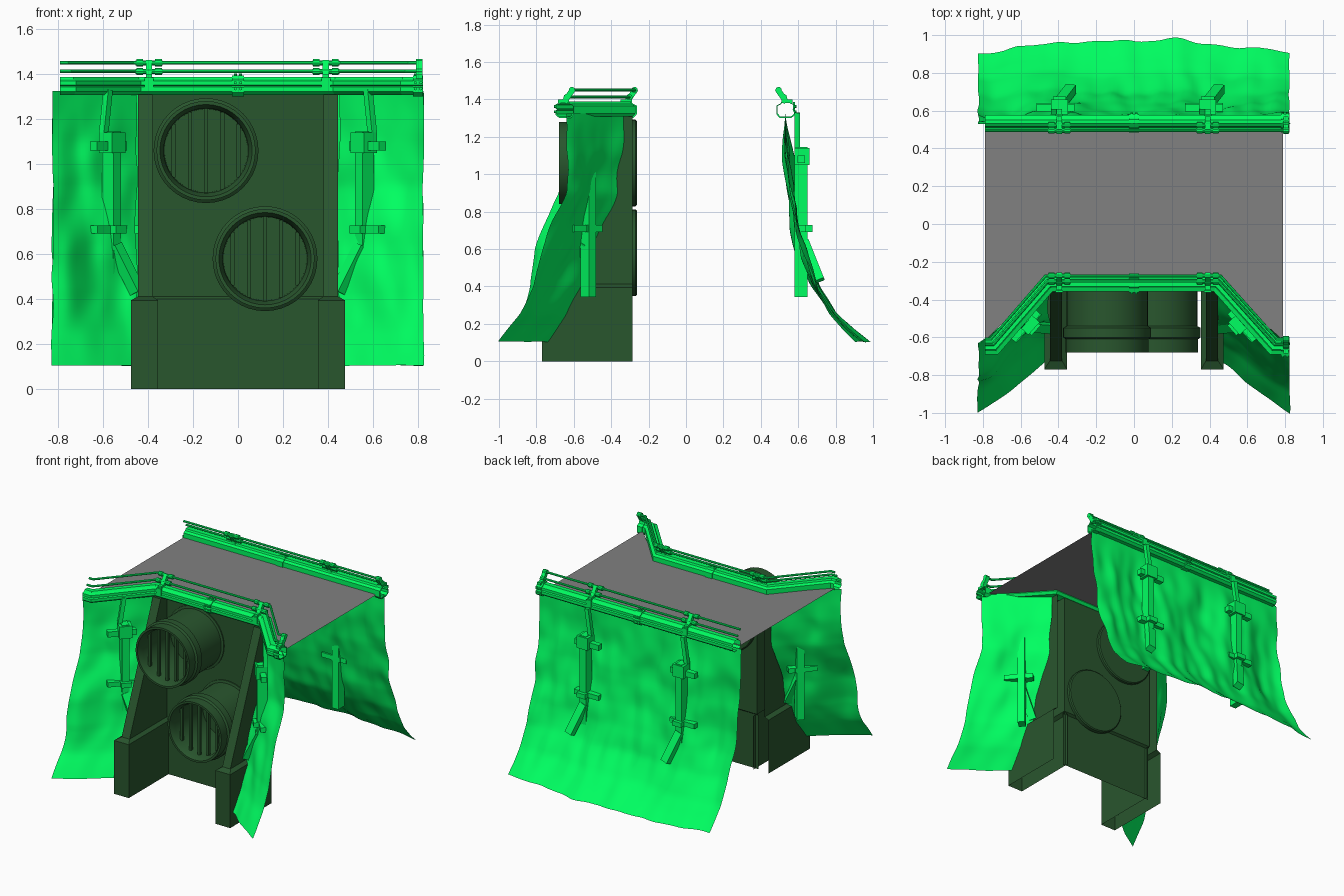
import bpy, bmesh, math
from mathutils import Matrix, Vector, noise

if "Cube" in bpy.data.objects:
    bpy.data.objects.remove(bpy.data.objects["Cube"])


def material(name, rgb):
    m = bpy.data.materials.new(name)
    m.diffuse_color = (*rgb, 1)
    m.use_nodes = True
    m.node_tree.nodes["Principled BSDF"].inputs["Base Color"].default_value = m.diffuse_color
    return m


GREEN = material("bright_green", (0.0, 1.0, 0.12))
DARK = material("dark_green", (0.022, 0.093, 0.027))
GREY = material("deck_grey", (0.22, 0.22, 0.22))


def finish(name, bm, mat=None, smooth=False):
    bmesh.ops.recalc_face_normals(bm, faces=bm.faces)
    me = bpy.data.meshes.new(name)
    bm.to_mesh(me)
    bm.free()
    ob = bpy.data.objects.new(name, me)
    bpy.context.collection.objects.link(ob)
    if mat:
        me.materials.append(mat)
    if smooth:
        bpy.ops.object.select_all(action='DESELECT')
        ob.select_set(True)
        bpy.context.view_layer.objects.active = ob
        bpy.ops.object.shade_smooth_by_angle(angle=math.radians(40))
    return ob


def loft(bm, rings, closed=True):
    """Skin between successive rings of points."""
    vs = [[bm.verts.new(p) for p in r] for r in rings]
    n = len(vs[0])
    for a, b in zip(vs, vs[1:]):
        for i in range(n if closed else n - 1):
            j = (i + 1) % n
            bm.faces.new((a[i], a[j], b[j], b[i]))
    return vs


def sweep(bm, path, profile, cap=False):
    """Mitred sweep; profile is (outward offset, z)."""
    pts = [Vector(p) for p in path]
    dirs = [(b - a).normalized() for a, b in zip(pts, pts[1:])]
    rings = []
    for i, p in enumerate(pts):
        d0, d1 = dirs[max(i - 1, 0)], dirs[min(i, len(dirs) - 1)]
        n0, n1 = Vector((d0.y, -d0.x)), Vector((d1.y, -d1.x))
        m = (n0 + n1) / (1 + n0.dot(n1))
        rings.append([(p.x + m.x * v, p.y + m.y * v, z) for v, z in profile])
    vs = loft(bm, rings)
    if cap:
        bm.faces.new(vs[0])
        bm.faces.new(vs[-1])


def frame(p, d):
    return Matrix.Translation((p[0], p[1], 0)) @ Matrix.Rotation(math.atan2(d[1], d[0]), 4, 'Z')


def box(bm, M, size, u, v, z, rot=None):
    """Box in a frame: u along the edge, v outward, z up."""
    L = Matrix.Translation((u, -v, z)) @ (rot or Matrix())
    bmesh.ops.create_cube(bm, size=1, matrix=M @ L @ Matrix.Diagonal((*size, 1)))


def cyl(bm, M, r, length, u, v, z, axis='Y'):
    L = Matrix.Translation((u, -v, z)) @ Matrix.Rotation(math.pi / 2 if axis != 'Z' else 0, 4, axis)
    bmesh.ops.create_cone(bm, cap_ends=True, segments=10, radius1=r, radius2=r,
                          depth=length, matrix=M @ L)


FRONT = [(-.79, -.65), (-.74, -.65), (-.45, -.315), (.44, -.315), (.74, -.65), (.82, -.65)]
BACK = [(.82, .535), (-.79, .535)]
RIM = [(-.045, 1.325), (-.045, 1.365), (-.025, 1.375), (-.02, 1.388), (.015, 1.388),
       (.022, 1.378), (.042, 1.37), (.042, 1.352), (.034, 1.348), (.042, 1.342),
       (.042, 1.322), (.025, 1.308), (-.03, 1.308)]
CLAMP = [(v * 1.15, 1.35 + (z - 1.35) * 1.16) for v, z in RIM]
RAILS = [(-.04, 1.45), (-.012, 1.412)]

# Walking surface
bm = bmesh.new()
bm.faces.new([bm.verts.new((x, y, 1.33)) for x, y in
              ((.79, .5), (-.79, .5), (-.79, -.62), (-.455, -.28), (.445, -.28), (.79, -.62))])
finish("deck", bm, GREY)

# Rims, clamps, railings and brackets along both edges
for side, path, s in (("front", FRONT, 1), ("back", BACK, -1)):
    y = -.315 if s == 1 else .535
    y_end = -.65 if s == 1 else .535
    bm = bmesh.new()
    sweep(bm, path, RIM)
    finish(side + "_rim", bm, GREEN)

    bm = bmesh.new()
    for x, half, yy in ((0, .027, y), (.8, .022, y_end)):
        loft(bm, [[(x + e * half * s, yy - v * s, z) for v, z in prof]
                  for e, prof in ((-1, RIM), (-1, CLAMP), (1, CLAMP), (1, RIM))])
        M = frame((x, yy), (s, 0))
        for du in (-.012, .012):
            for z in (1.335, 1.362):
                cyl(bm, M, .007, .012, du, .05, z, 'X')
            cyl(bm, M, .007, .012, du, 0, 1.396, 'Z')
    finish(side + "_rim_clamps", bm, GREEN)

    bm = bmesh.new()
    for v, z in RAILS:
        sweep(bm, path, [(v + .008 * math.cos(a * math.pi / 4), z + .008 * math.sin(a * math.pi / 4))
                         for a in range(8)], cap=True)
    finish(side + "_railing", bm, GREEN, True)

    bm = bmesh.new()
    for x, yy in ((-.395, y), (.39, y), (.805, y_end)):
        M = frame((x, yy), (s, 0))
        wide = 0 if x > .5 else .042
        box(bm, M, (.028, .06, .018), 0, .005, 1.39)
        box(bm, M, (.028, .03, .085), 0, -.022, 1.42, Matrix.Rotation(-.6, 4, 'X'))
        if wide:
            box(bm, M, (.04, .012, .05), 0, .042, 1.36)
        for v, z in RAILS:
            for du in {-wide, wide}:
                cyl(bm, M, .017, .03, du, v, z)
            if wide:
                cyl(bm, M, .012, .12, 0, v, z)
    finish(side + "_rail_brackets", bm, GREEN)


# Cloth-like rock faces
def sheet(name, p0, p1, sign, prof, nu, bow, amp, seed):
    rows, nz = [], 56
    for j in range(nz + 1):
        z0 = 1.325 - 1.22 * j / nz
        for (za, wa), (zb, wb) in zip(prof, prof[1:]):
            if zb <= z0 <= za:
                t = (za - z0) / (za - zb)
                w = wa + (wb - wa) * t
                break
        fade = min(1, (1.325 - z0) * 4, .35 + z0 * 1.5)
        row = []
        for i in range(nu + 1):
            t = i / nu
            x = p0[0] + (p1[0] - p0[0]) * t
            y = p0[1] + (p1[1] - p0[1]) * t
            q = Vector((x * 4.5, z0 * 2.2, seed))
            d = amp * noise.noise(q) + .025 * noise.noise(Vector((x * 10, z0 * 5, seed + 5)))
            off = w * (1.08 - bow * x * x) + d * fade
            dz = .012 * noise.noise(Vector((x * 6, 0, seed + 9))) * fade
            dx = .012 * noise.noise(Vector((x * 3, z0 * 6, seed + 14))) * fade
            row.append((x + dx, y + sign * off, z0 + dz))
        rows.append(row)
    bm = bmesh.new()
    loft(bm, rows, closed=False)
    finish(name, bm, GREEN, True)


BACK_PROF = [(1.33, 0), (1.1, .015), (.9, .03), (.7, .065), (.55, .105), (.4, .165),
             (.25, .26), (.17, .34), (.09, .43)]
WING_PROF = [(1.33, 0), (1.1, .005), (.9, .03), (.75, .09), (.6, .145), (.4, .19),
             (.25, .26), (.09, .38)]
sheet("back_rock_face", (-.825, .53), (.825, .53), 1, BACK_PROF, 80, .27, .045, 1.3)
for s, nm in ((-1, "left"), (1, "right")):
    sheet(nm + "_rock_wing", (s * .825, -.64), (s * .45, -.335), -1, WING_PROF, 28, .12, .045, 4.1 + s)


# Struts bolted through the rock: straight post plus a foot leaning outward
def strut(name, p, d, lean):
    M = frame(p, d)
    bm = bmesh.new()
    box(bm, M, (.03, .03, .2), -.015 * lean, .06, 1.23, Matrix.Rotation(.15 * lean, 4, 'Y'))
    box(bm, M, (.09, .08, .09), 0, .085, 1.095)
    box(bm, M, (.2, .04, .04), -.02 * lean, .08, 1.08)
    box(bm, M, (.05, .07, .8), 0, .08, .745)
    box(bm, M, (.2, .05, .035), -.02 * lean, .08, .71)
    box(bm, M, (.07, .09, .035), 0, .095, .71)
    rot = Matrix.Rotation(-.38, 4, 'X') @ Matrix.Rotation(-.28 * lean, 4, 'Y')
    box(bm, M, (.055, .05, .23), .03 * lean, .14, .535, rot)
    finish(name, bm, GREEN)


strut("left_wing_strut", (-.622, -.47), (.3, .335), 1)
strut("right_wing_strut", (.622, -.47), (.3, -.335), -1)
for x in (-.395, .39):
    strut("back_strut", (x, .535), (-1, 0), -1)

# Outlet housing: open-backed cheeks and a stepped wall
for s, nm in ((-1, "left"), (1, "right")):
    bm = bmesh.new()
    vs = loft(bm, [[(s * xo, -.285, z), (s * xo, yf, z), (s * xi, yf, z), (s * xi, -.285, z)]
                   for z, xo, xi, yf in ((0, .475, .355, -.77), (.395, .475, .355, -.77),
                                         (.412, .445, .38, -.725), (1.31, .445, .38, -.36))],
              closed=False)
    bm.faces.new(vs[-1])
    finish(nm + "_housing_cheek", bm, DARK)
bm = bmesh.new()
loft(bm, [[(x, y, z) for x in (-.38, .38)] for y, z in
          ((-.305, 0), (-.305, .4), (-.288, .412), (-.288, 1.31))], closed=False)
finish("housing_wall", bm, DARK)

# Outlet pipes with grille bars
PIPE = [(.001, -.263), (.225, -.263), (.232, -.27), (.232, -.296), (.215, -.30), (.215, -.54),
        (.233, -.55), (.233, -.60), (.22, -.61), (.22, -.68), (.205, -.68), (.188, -.64),
        (.185, -.32), (.001, -.32)]
for cx, cz, nm in ((-.142, 1.06, "upper"), (.12, .58, "lower")):
    bm = bmesh.new()
    loft(bm, [[(cx + r * math.cos(k * math.pi / 20), y, cz + r * math.sin(k * math.pi / 20))
               for k in range(40)] for r, y in PIPE])
    finish(nm + "_outlet_pipe", bm, DARK, True)
    bm = bmesh.new()
    for k in range(-2, 3):
        dx = k * .072
        box(bm, Matrix(), (.018, .02, 2 * math.sqrt(.187 ** 2 - dx * dx)), cx + dx, .62, cz)
    finish(nm + "_outlet_grille", bm, DARK)
